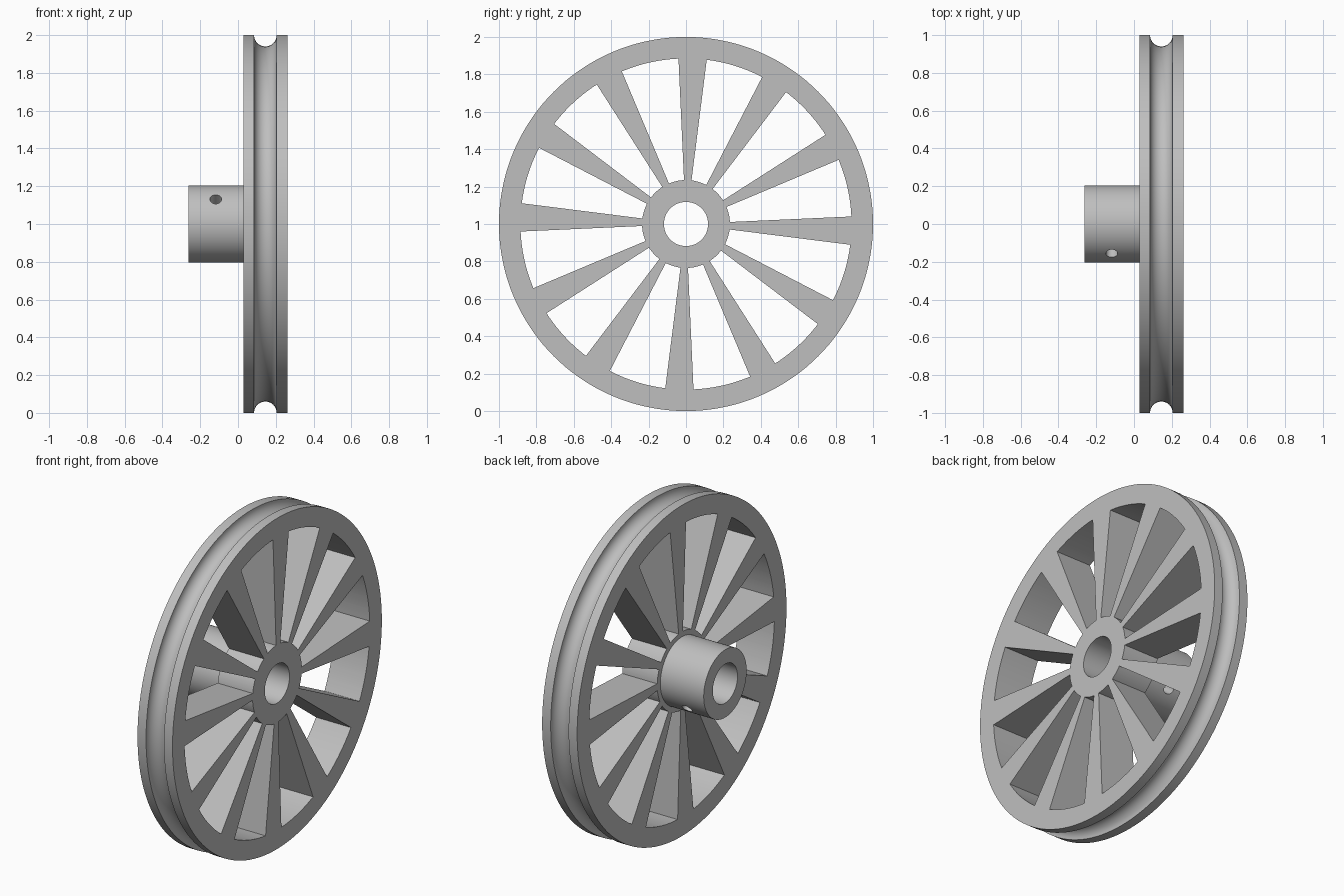
import bpy, bmesh, math
from mathutils import Matrix, Vector

default = bpy.data.objects.get("Cube")
if default:
    bpy.data.objects.remove(default, do_unlink=True)

SEGMENTS = 144
SPOKES = 12
AXIS = Vector((0, 0, 1))           # axle centre, axle runs along x
LEFT, FACE, RIGHT = -0.262, 0.028, 0.262
BORE, SLEEVE, HUB, RIM_IN, RIM_OUT = 0.118, 0.205, 0.235, 0.885, 1.0
GROOVE = 0.06

metal = bpy.data.materials.new("plain grey metal")
metal.use_nodes = True
grey = (0.52, 0.52, 0.52, 1)
metal.diffuse_color = grey
metal.node_tree.nodes["Principled BSDF"].inputs["Base Color"].default_value = grey


def make_object(name, bm):
    bmesh.ops.recalc_face_normals(bm, faces=bm.faces)
    mesh = bpy.data.meshes.new(name)
    bm.to_mesh(mesh)
    bm.free()
    mesh.materials.append(metal)
    obj = bpy.data.objects.new(name, mesh)
    bpy.context.collection.objects.link(obj)
    return obj


def lathe(name, profile):
    """Turn a closed (x, radius) profile about the axle."""
    bm = bmesh.new()
    verts = [bm.verts.new((x, 0, 1 + r)) for x, r in profile]
    edges = [bm.edges.new((v, verts[i - 1])) for i, v in enumerate(verts)]
    bmesh.ops.spin(bm, geom=verts + edges, cent=AXIS, axis=(1, 0, 0),
                   angle=math.tau, steps=SEGMENTS, use_merge=True)
    bmesh.ops.remove_doubles(bm, verts=bm.verts, dist=1e-5)
    return make_object(name, bm)


def polar(x, radius, degrees):
    a = math.radians(degrees)
    return Vector((x, radius * math.cos(a), 1 + radius * math.sin(a)))


def cut(target, cutter):
    cutter.hide_render = True
    mod = target.modifiers.new("cut", "BOOLEAN")
    mod.operation = "DIFFERENCE"
    mod.solver = "EXACT"
    mod.object = cutter
    bpy.context.view_layer.objects.active = target
    bpy.ops.object.modifier_apply(modifier=mod.name)
    bpy.data.objects.remove(cutter, do_unlink=True)


# Wheel disc with a half-round rope groove in its edge
middle = (FACE + RIGHT) / 2
groove = [(middle - GROOVE * math.cos(math.pi * i / 16),
           RIM_OUT - GROOVE * math.sin(math.pi * i / 16)) for i in range(17)]
wheel = lathe("spoked_grooved_wheel",
              [(FACE, BORE), (FACE, RIM_OUT)] + groove + [(RIGHT, RIM_OUT), (RIGHT, BORE)])

# Openings between the tapering spokes
bm = bmesh.new()
ARC = 12
for k in range(SPOKES):
    start = k * 360 / SPOKES + 2.6
    angles = [start + 20.2 * i / ARC for i in range(ARC + 1)]
    outline = [(HUB, a) for a in angles] + [(RIM_IN, a) for a in reversed(angles)]
    near = [bm.verts.new(polar(FACE - 0.1, r, a)) for r, a in outline]
    far = [bm.verts.new(polar(RIGHT + 0.1, r, a)) for r, a in outline]
    bm.faces.new(near)
    bm.faces.new(far)
    for i in range(len(near)):
        bm.faces.new((near[i - 1], near[i], far[i], far[i - 1]))
cut(wheel, make_object("opening_cutter", bm))

# Hub sleeve with a cross-drilled pin hole
sleeve = lathe("hub_sleeve", [(LEFT, BORE), (LEFT, SLEEVE), (FACE, SLEEVE), (FACE, BORE)])
bm = bmesh.new()
direction = polar(0, 1, 140) - AXIS
turn = direction.to_track_quat("Z", "Y").to_matrix().to_4x4()
bmesh.ops.create_cone(bm, cap_ends=True, segments=32, radius1=0.031, radius2=0.031, depth=0.6,
                      matrix=Matrix.Translation((-0.118, 0, 1)) @ turn)
cut(sleeve, make_object("pin_hole_cutter", bm))

# Smooth turned surfaces, crisp machined edges
bpy.ops.object.select_all(action="DESELECT")
for obj in (wheel, sleeve):
    obj.select_set(True)
bpy.context.view_layer.objects.active = wheel
bpy.ops.object.shade_smooth_by_angle(angle=math.radians(30))
